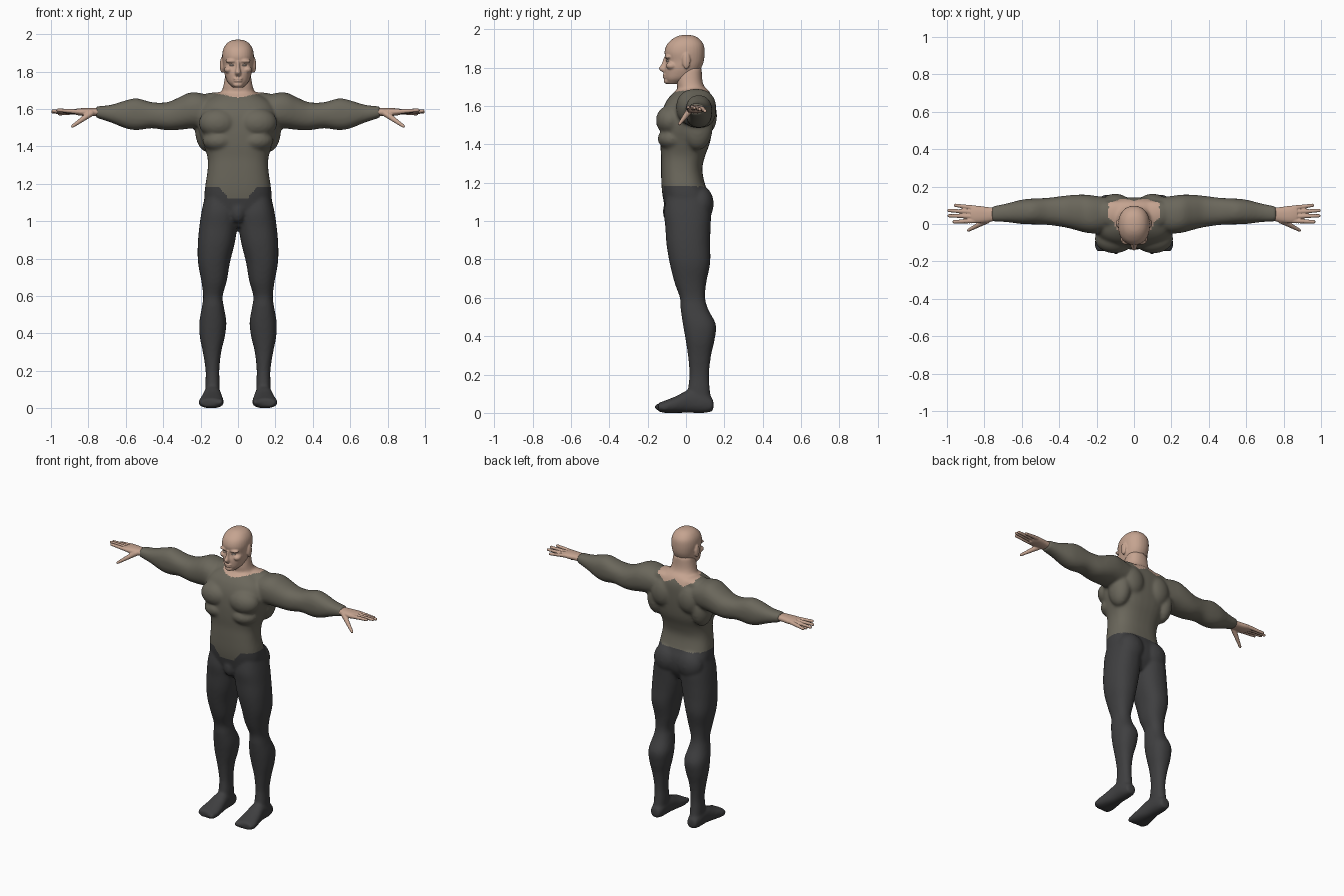
import bpy
import bmesh
from mathutils import Matrix, Vector
from math import cos, sin, pi, copysign

cube = bpy.data.objects.get("Cube")
if cube:
    bpy.data.objects.remove(cube, do_unlink=True)


def material(name, colour):
    mat = bpy.data.materials.new(name)
    mat.use_nodes = True
    mat.diffuse_color = (*colour, 1)
    shader = next(n for n in mat.node_tree.nodes if n.type == "BSDF_PRINCIPLED")
    shader.inputs["Base Color"].default_value = (*colour, 1)
    shader.inputs["Roughness"].default_value = 0.8
    return mat


skin = material("skin", (0.56, 0.37, 0.28))
olive = material("olive cloth", (0.145, 0.135, 0.105))
charcoal = material("charcoal cloth", (0.05, 0.05, 0.052))
eye_white = material("eye white", (0.7, 0.58, 0.5))


def spline(rows, steps=4):
    """Smooth rows of section sizes into a denser run."""
    last = len(rows) - 1
    for i in range(last):
        run = rows[max(i - 1, 0)], rows[i], rows[i + 1], rows[min(i + 2, last)]
        for k in range(steps):
            t = k / steps
            yield [b + t / 2 * (c - a + t * (2*a - 5*b + 4*c - d + t * (3*(b - c) + d - a)))
                   for a, b, c, d in zip(*run)]
    yield rows[-1]


def loft(bm, axis, rows, power=2.3, sides=32):
    """Skin rounded sections (position, a_min, a_max, b_min, b_max) along an axis."""
    rings = []
    for pos, a0, a1, b0, b1 in spline(rows):
        ring = []
        for k in range(sides):
            c, s = cos(2 * pi * k / sides), sin(2 * pi * k / sides)
            a = (a0 + a1) / 2 + (a1 - a0) / 2 * copysign(abs(c) ** (2 / power), c)
            b = (b0 + b1) / 2 + (b1 - b0) / 2 * copysign(abs(s) ** (2 / power), s)
            co = {"x": (pos, a, b), "y": (a, pos, b), "z": (a, b, pos)}[axis]
            ring.append(bm.verts.new(co))
        rings.append(ring)
    for low, high in zip(rings, rings[1:]):
        for k in range(sides):
            n = (k + 1) % sides
            bm.faces.new((low[k], low[n], high[n], high[k]))
    bm.faces.new(rings[0][::-1])
    bm.faces.new(rings[-1])


def centred(rows):
    return [(z, -w, w, y0, y1) for z, w, y0, y1 in rows]


def blob(bm, centre, radii, segments=24):
    place = Matrix.Translation(centre) @ Matrix.Diagonal((*radii, 1))
    bmesh.ops.create_uvsphere(bm, u_segments=segments, v_segments=segments // 2,
                              radius=1, matrix=place)


def digit(bm, start, end, r0, r1, count=18):
    """Tapered finger as a chain of overlapping balls."""
    for k in range(count + 1):
        t = k / count
        r = r0 + (r1 - r0) * t
        blob(bm, Vector(start).lerp(Vector(end), t), (r, r, r), 12)


def add_object(name, mesh, mat):
    mesh.name = name
    mesh.materials.clear()
    mesh.materials.append(mat)
    mesh.shade_smooth()
    obj = bpy.data.objects.new(name, mesh)
    bpy.context.collection.objects.link(obj)
    return obj


def fuse(bm, voxel, smoothing, mirrored=True):
    """Merge overlapping volumes into one smooth skin and return its mesh."""
    bmesh.ops.recalc_face_normals(bm, faces=bm.faces)
    source = bpy.data.meshes.new("source")
    bm.to_mesh(source)
    bm.free()
    obj = bpy.data.objects.new("source", source)
    bpy.context.collection.objects.link(obj)
    if mirrored:
        obj.modifiers.new("mirror", "MIRROR").use_mirror_merge = False
    remesh = obj.modifiers.new("remesh", "REMESH")
    remesh.mode = "VOXEL"
    remesh.voxel_size = voxel
    smooth = obj.modifiers.new("smooth", "SMOOTH")
    smooth.factor = 0.5
    smooth.iterations = smoothing
    bpy.context.view_layer.update()
    graph = bpy.context.evaluated_depsgraph_get()
    mesh = bpy.data.meshes.new_from_object(obj.evaluated_get(graph))
    bpy.data.objects.remove(obj, do_unlink=True)
    bpy.data.meshes.remove(source)
    return mesh


# Body volumes: torso, neck, leg, foot, arm
body = bmesh.new()
loft(body, "z", centred([
    (.97, .07, -.06, .08), (1.04, .16, -.1, .12), (1.12, .18, -.12, .125),
    (1.19, .175, -.128, .1), (1.27, .163, -.13, .085), (1.34, .163, -.13, .1),
    (1.41, .185, -.135, .125), (1.49, .21, -.135, .137), (1.57, .21, -.125, .142),
    (1.63, .185, -.1, .14), (1.67, .13, -.065, .125), (1.69, .08, -.04, .11)]), 2.6)
loft(body, "z", centred([
    (1.62, .1, -.05, .12), (1.69, .088, -.045, .1),
    (1.73, .077, -.05, .086), (1.8, .066, -.04, .082)]))
loft(body, "z", [
    (1.14, .03, .175, -.1, .11), (1.05, .005, .195, -.115, .13),
    (.97, .004, .207, -.108, .128), (.88, .018, .215, -.102, .126),
    (.78, .043, .214, -.085, .126), (.68, .06, .196, -.06, .106),
    (.6, .082, .186, -.032, .1), (.54, .075, .193, -.028, .116),
    (.46, .062, .207, -.016, .156), (.38, .071, .204, -.002, .149),
    (.3, .09, .188, .01, .131), (.2, .1, .173, .018, .12),
    (.12, .097, .175, .01, .125), (.03, .1, .175, .01, .135)])
loft(body, "y", [
    (.143, .105, .17, .01, .07), (.1, .095, .18, 0, .1), (.02, .09, .185, 0, .12),
    (-.05, .08, .2, 0, .088), (-.11, .075, .211, 0, .064), (-.145, .085, .2, .006, .052)])
loft(body, "x", [
    (.12, -.03, .14, 1.52, 1.66), (.2, -.05, .15, 1.5, 1.685),
    (.26, -.046, .157, 1.495, 1.687), (.32, -.03, .156, 1.488, 1.66),
    (.38, -.016, .15, 1.486, 1.636), (.46, -.005, .14, 1.497, 1.636),
    (.54, -.002, .136, 1.487, 1.657), (.6, 0, .13, 1.496, 1.646),
    (.68, .01, .11, 1.528, 1.622), (.76, .013, .094, 1.553, 1.614)])

# Muscle masses: chest, ribs, side of back, shoulder blade, neck slope, buttock, groin
for centre, radii in (
        ((.105, -.08, 1.525), (.105, .077, .08)),
        ((.1, -.07, 1.43), (.09, .078, .06)),
        ((.165, .06, 1.49), (.065, .08, .12)),
        ((.1, .1, 1.55), (.085, .062, .1)),
        ((.1, .055, 1.655), (.11, .07, .035)),
        ((.088, .075, 1.09), (.09, .07, .095)),
        ((0, -.085, 1.05), (.04, .036, .06))):
    blob(body, centre, radii)

# Toes, big to small
for k in range(5):
    size = .021 - .002 * k
    blob(body, (.094 + .025 * k, -.14 + .007 * k, size + .01), (.016, .024, size))

body_mesh = fuse(body, .009, 8)


def garment(point):
    """Name the layer that covers a point of the body."""
    x, y, z = abs(point.x), point.y, point.z
    hem = 1.18
    if y < 0:
        hem = 1.12 + .06 * min(max((x - .05) / .05, 0), 1)
    if z < hem:
        return "trousers"
    zigzag = abs((x / .065) % 2 - 1)
    collar = 1.66 + .2 * x if y < .03 else 1.635 + .035 * zigzag
    return "neck" if x < .135 and z > collar else "shirt"


# Cut the body into its layers
for layer, mat in (("shirt", olive), ("trousers", charcoal), ("neck", skin)):
    part = bmesh.new()
    part.from_mesh(body_mesh)
    others = [f for f in part.faces if garment(f.calc_center_median()) != layer]
    bmesh.ops.delete(part, geom=others, context="FACES")
    mesh = bpy.data.meshes.new(layer)
    part.to_mesh(mesh)
    part.free()
    add_object(layer, mesh, mat)
bpy.data.meshes.remove(body_mesh)

# Head: skull and nose
head = bmesh.new()
loft(head, "z", centred([
    (1.714, .026, -.092, -.04), (1.74, .053, -.108, .02), (1.77, .067, -.112, .06),
    (1.8, .075, -.111, .08), (1.835, .08, -.104, .093), (1.88, .085, -.112, .097),
    (1.92, .079, -.1, .092), (1.95, .06, -.07, .07),
    (1.966, .034, -.04, .042), (1.971, .008, -.01, .01)]), 2.2)
loft(head, "z", centred([
    (1.855, .008, -.116, -.08), (1.82, .011, -.127, -.08),
    (1.795, .016, -.142, -.08), (1.778, .015, -.124, -.08)]))

# Brow, cheekbone, lips, chin, ear
for centre, radii in (
        ((.034, -.094, 1.856), (.034, .018, .011)),
        ((.05, -.075, 1.81), (.024, .03, .02)),
        ((0, -.11, 1.762), (.026, .012, .006)),
        ((0, -.109, 1.75), (.022, .012, .007)),
        ((0, -.096, 1.73), (.026, .02, .016)),
        ((.086, .002, 1.835), (.011, .021, .043))):
    blob(head, centre, radii)
add_object("head", fuse(head, .005, 3), skin)

# Eyes
for side, sign in (("left", 1), ("right", -1)):
    bm = bmesh.new()
    blob(bm, (sign * .032, -.092, 1.834), (.014, .0125, .006))
    mesh = bpy.data.meshes.new("eye")
    bm.to_mesh(mesh)
    bm.free()
    add_object(side + "_eye", mesh, eye_white)

# Hand: palm, thumb and four fingers, then its mirror image
hand = bmesh.new()
loft(hand, "x", [
    (.72, .022, .086, 1.562, 1.606), (.78, .01, .09, 1.562, 1.605),
    (.84, .004, .098, 1.564, 1.604), (.872, .012, .094, 1.57, 1.6)])
digit(hand, (.785, .02, 1.578), (.884, -.033, 1.508), .018, .009)
for y, tip in ((.017, (.962, .012, 1.594)), (.04, (.988, .044, 1.59)),
               (.064, (.99, .072, 1.583)), (.086, (.955, .1, 1.574))):
    digit(hand, (.85, y, 1.585), tip, .0135, .0095)
left = add_object("left_hand", fuse(hand, .004, 2, mirrored=False), skin)
flipped = left.data.copy()
flipped.transform(Matrix.Scale(-1, 4, (1, 0, 0)))
flipped.flip_normals()
add_object("right_hand", flipped, skin)
